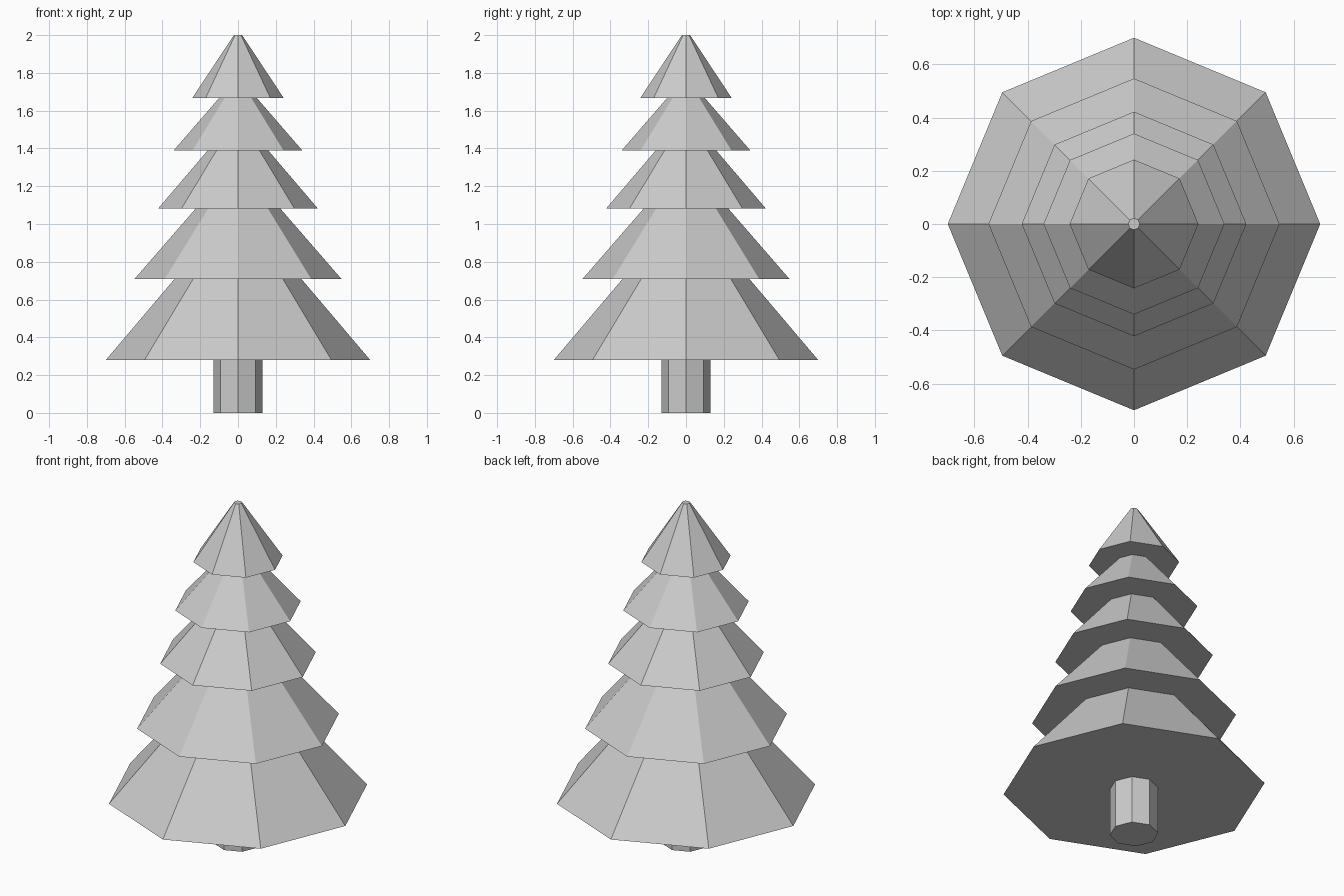
import bpy, bmesh
from math import cos, sin, pi

if "Cube" in bpy.data.objects:
    bpy.data.objects.remove(bpy.data.objects["Cube"])

SIDES = 8


def lathe(name, profile):
    """Stack eight-sided rings (radius, height) into a closed, flat-shaded solid."""
    bm = bmesh.new()
    rings = [[bm.verts.new((r * cos(2 * pi * i / SIDES), r * sin(2 * pi * i / SIDES), z))
              for i in range(SIDES)] for r, z in profile]
    for a, b in zip(rings, rings[1:]):
        for i in range(SIDES):
            j = (i + 1) % SIDES
            bm.faces.new((a[i], a[j], b[j], b[i]))
    bm.faces.new(rings[0][::-1])
    bm.faces.new(rings[-1])
    bmesh.ops.recalc_face_normals(bm, faces=bm.faces[:])
    mesh = bpy.data.meshes.new(name)
    bm.to_mesh(mesh)
    bm.free()
    obj = bpy.data.objects.new(name, mesh)
    bpy.context.collection.objects.link(obj)
    return obj


# Trunk
lathe("trunk", [(0.13, 0.0), (0.13, 0.28)])

# Foliage tiers: bottom radius, bottom height, top radius, top height
tiers = [
    (0.70, 0.28, 0.335, 0.71),
    (0.547, 0.71, 0.223, 1.083),
    (0.422, 1.083, 0.16, 1.39),
    (0.34, 1.39, 0.10, 1.667),
    (0.242, 1.667, 0.022, 2.0),
]
profile = []
for r0, z0, r1, z1 in tiers:
    profile += [(r0, z0), (r1, z1)]
lathe("foliage", profile)
